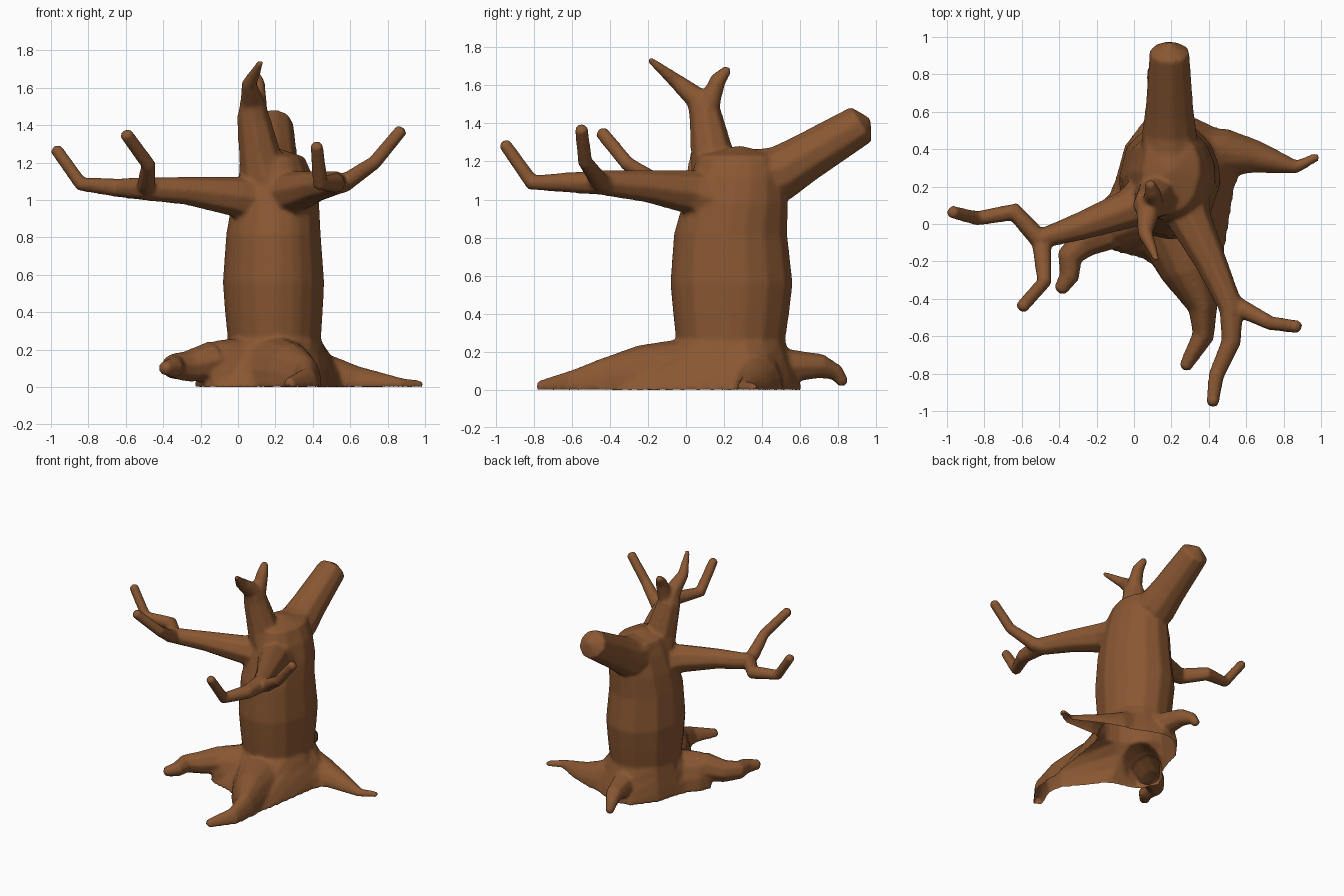
import bpy, bmesh, math
from mathutils import Vector

if "Cube" in bpy.data.objects:
    bpy.data.objects.remove(bpy.data.objects["Cube"])

bark = bpy.data.materials.new("brown_bark")
bark.diffuse_color = (0.25, 0.095, 0.032, 1)
bark.use_nodes = True
bark.node_tree.nodes["Principled BSDF"].inputs["Base Color"].default_value = bark.diffuse_color
tree = bmesh.new()          # all closed parts collect here, then get fused


def loft(rings, tip):
    """Closed skin through vertex rings: flat start cap, pointed tip."""
    vs = [[tree.verts.new(p) for p in r] for r in rings]
    n = len(vs[0])
    fs = [tree.faces.new(vs[0][::-1])]
    for a, b in zip(vs, vs[1:]):
        for i in range(n):
            j = (i + 1) % n
            fs.append(tree.faces.new((a[i], a[j], b[j], b[i])))
    t = tree.verts.new(tip)
    for i in range(n):
        fs.append(tree.faces.new((vs[-1][i], vs[-1][(i + 1) % n], t)))
    bmesh.ops.recalc_face_normals(tree, faces=fs)


def limb(pts, sides=8):
    """Tapered tube through (x, y, z, radius) points."""
    P = [Vector(p[:3]) for p in pts]
    rings, prev, side = [], None, None
    for i, p in enumerate(P):
        d0 = (p - P[max(i - 1, 0)]).normalized()
        d1 = (P[min(i + 1, len(P) - 1)] - p).normalized()
        t = (d0 + d1).normalized()
        if prev is None:
            side = t.orthogonal().normalized()
        else:
            side = prev.rotation_difference(t) @ side
        prev = t
        up = t.cross(side)
        r = pts[i][3]
        rings.append([p + (side * math.cos(a) + up * math.sin(a)) * r
                      for a in (2 * math.pi * k / sides for k in range(sides))])
    loft(rings, P[-1] + prev * pts[-1][3] * 0.55)


def root(pts, n=9):
    """Arched root resting on the ground, through (x, y, height, half width)."""
    rings = []
    for i, (x, y, h, w) in enumerate(pts):
        a, b = pts[max(i - 1, 0)], pts[min(i + 1, len(pts) - 1)]
        d = Vector((b[0] - a[0], b[1] - a[1], 0)).normalized()
        s = Vector((-d.y, d.x, 0))
        rings.append([Vector((x, y, 0)) + s * w * math.cos(k * math.pi / (n - 1))
                      + Vector((0, 0, h * math.sin(k * math.pi / (n - 1))))
                      for k in range(n)])
    loft(rings, Vector((x, y, h / 3)) + d * 0.015)


# Trunk with flared base: the ground outline blends into stacked ellipses
outline = [(.54, .2), (.61, .36), (.5, .49), (.35, .56), (.22, .61), (.08, .59),
           (-.05, .42), (-.1, .24), (-.16, .1), (-.2, 0), (-.17, -.11), (-.1, -.15),
           (.05, -.19), (.18, -.28), (.27, -.42), (.43, -.42), (.47, -.25), (.5, -.05)]
# height, centre x/y, radius x/y, amount of flare
levels = [(0, .195, .235, .25, .287, 1), (.08, .195, .235, .25, .287, .75),
          (.17, .195, .235, .25, .287, .35), (.26, .195, .235, .25, .287, 0),
          (.40, .192, .238, .262, .305, 0), (.56, .19, .24, .272, .322, 0),
          (.82, .19, .235, .253, .298, 0), (.98, .20, .26, .235, .277, 0),
          (1.12, .205, .275, .2, .25, 0), (1.23, .20, .28, .155, .22, 0)]
rings = []
for z, cx, cy, rx, ry, f in levels:
    ring = []
    for x, y in outline:
        a = math.atan2((y - .235) / .287, (x - .195) / .25)
        tx, ty = cx + rx * math.cos(a), cy + ry * math.sin(a)
        ring.append((tx + (x - tx) * f, ty + (y - ty) * f, z))
    rings.append(ring)
loft(rings, (.19, .28, 1.285))

# Roots: front, right, left, back
root([(.22, -.02, .27, .22), (.29, -.25, .235, .15), (.37, -.45, .165, .08),
      (.37, -.6, .105, .06), (.27, -.77, .05, .035)])
root([(.35, .36, .26, .16), (.5, .38, .17, .13), (.65, .36, .11, .09),
      (.87, .305, .05, .038), (.98, .36, .035, .025)])
root([(.08, .1, .27, .2), (-.12, -.02, .25, .14), (-.18, -.06, .21, .09)])
limb([(-.13, -.03, .14, .11), (-.27, -.1, .11, .085), (-.345, -.175, .11, .07),
      (-.345, -.28, .105, .056), (-.395, -.355, .1, .038)])
limb([(.2, .42, .13, .11), (.17, .58, .125, .085), (.14, .71, .125, .065),
      (.11, .79, .09, .045), (.1, .83, .035, .03)])

# Thick back branch
limb([(.19, .22, 1.08, .17), (.19, .5, 1.14, .147), (.19, .62, 1.215, .13),
      (.19, .92, 1.395, .108)], 10)

# Left branch and its fork
limb([(.16, .2, .98, .16), (-.03, .08, 1.02, .107), (-.28, -.01, 1.05, .077),
      (-.51, -.08, 1.06, .063), (-.64, .065, 1.065, .052), (-.84, .03, 1.085, .04),
      (-.975, .065, 1.275, .035)])
limb([(-.5, -.06, 1.05, .05), (-.49, -.16, 1.09, .05), (-.48, -.31, 1.19, .04),
      (-.6, -.445, 1.355, .037)])

# Front branch and its fork
limb([(.24, .2, .98, .17), (.3, .02, 1.04, .117), (.41, -.2, 1.07, .087),
      (.52, -.45, 1.09, .067), (.52, -.63, 1.09, .054), (.44, -.81, 1.09, .044),
      (.42, -.955, 1.295, .035)])
limb([(.5, -.4, 1.07, .05), (.57, -.45, 1.09, .052), (.73, -.53, 1.2, .04),
      (.875, -.55, 1.375, .036)])

# Top branch with two tips
limb([(.16, .18, 1.1, .17), (.12, .14, 1.22, .117), (.08, .1, 1.45, .088),
      (.075, .06, 1.53, .065), (.06, -.05, 1.62, .042), (.12, -.19, 1.735, .018)])
limb([(.09, .1, 1.42, .07), (.1, .13, 1.53, .056), (.1, .17, 1.63, .044),
      (.085, .22, 1.685, .026)])

# Fuse the parts into one skin with soft junctions
me = bpy.data.meshes.new("tree_parts")
tree.to_mesh(me)
ob = bpy.data.objects.new("bare_tree", me)
bpy.context.collection.objects.link(ob)
fuse = ob.modifiers.new("fuse", 'REMESH')
fuse.mode, fuse.voxel_size = 'VOXEL', 0.012
soft = ob.modifiers.new("soften", 'SMOOTH')
soft.factor, soft.iterations = 0.5, 6
bpy.context.view_layer.update()
skin = bpy.data.meshes.new_from_object(ob.evaluated_get(bpy.context.evaluated_depsgraph_get()))
ob.modifiers.clear()

# Open the underside and rest the rim on the ground
bm = bmesh.new()
bm.from_mesh(skin)
bm.normal_update()
under = [f for f in bm.faces if f.normal.z < -0.8 and f.calc_center_median().z < 0.015]
bmesh.ops.delete(bm, geom=under, context='FACES')
low = min(v.co.z for v in bm.verts)
for v in bm.verts:
    if v.co.z < 0.03:
        v.co.z -= low
bm.to_mesh(skin)
bm.free()
skin.name = "bare_tree"
ob.data = skin
skin.materials.clear()
skin.materials.append(bark)
for p in skin.polygons:
    p.material_index = 0
skin.shade_smooth()
